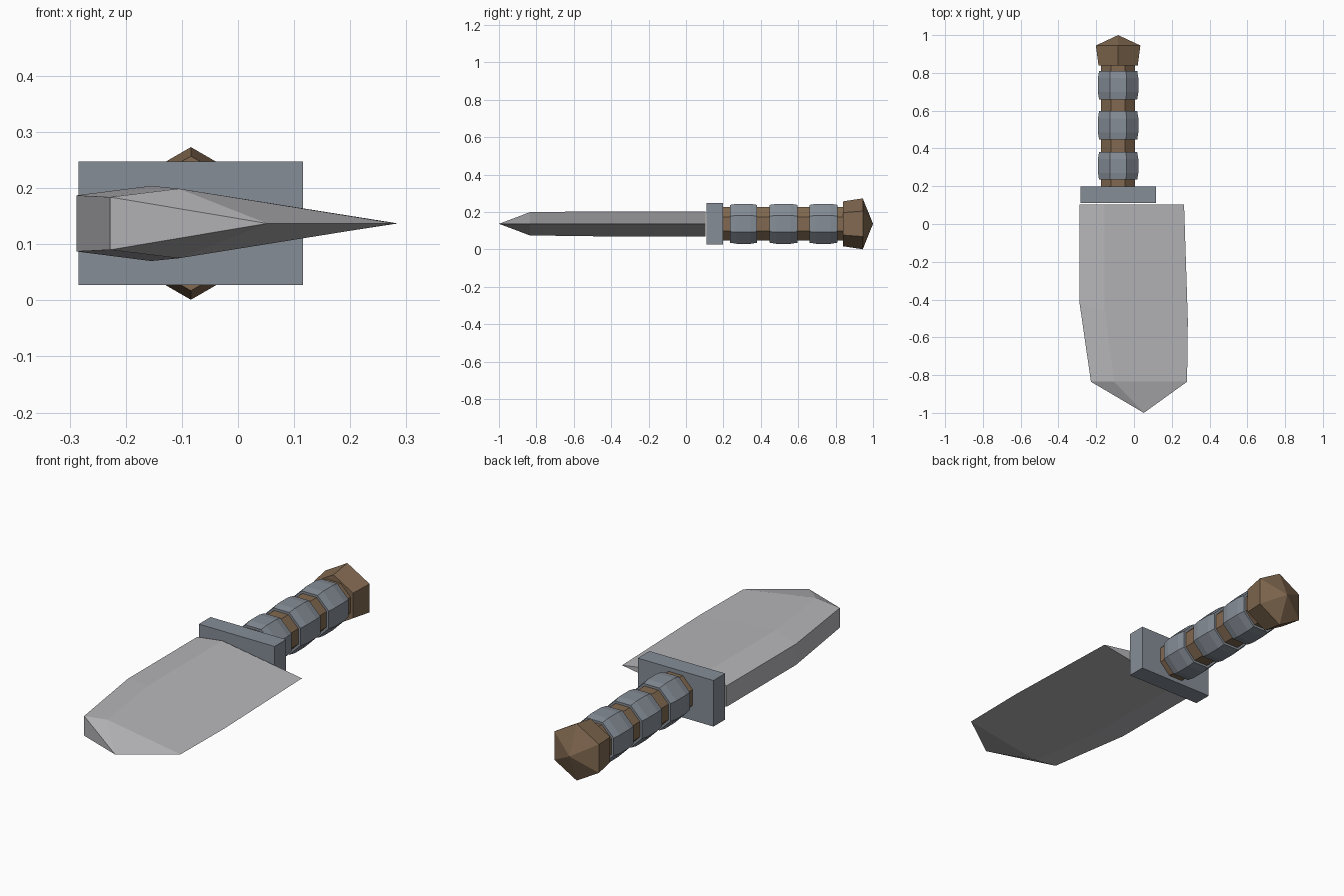
import bpy, bmesh
from math import pi, cos, sin

if "Cube" in bpy.data.objects:
    bpy.data.objects.remove(bpy.data.objects["Cube"])

AX, AZ = -0.084, 0.137          # grip axis


def material(name, rgb):
    m = bpy.data.materials.new(name)
    m.diffuse_color = (*rgb, 1)
    m.use_nodes = True
    m.node_tree.nodes["Principled BSDF"].inputs["Base Color"].default_value = m.diffuse_color
    return m


wood = material("brown_wood", (0.22, 0.14, 0.08))
steel = material("dark_steel", (0.24, 0.27, 0.31))
silver = material("blade_steel", (0.47, 0.47, 0.49))


def loft(name, sections, mat, tip=None):
    """Join equal-sized point rings; close with caps or a point at the end."""
    bm = bmesh.new()
    rings = [[bm.verts.new(p) for p in s] for s in sections]
    n = len(rings[0])
    for a, b in zip(rings, rings[1:]):
        for i in range(n):
            j = (i + 1) % n
            bm.faces.new((a[i], a[j], b[j], b[i]))
    bm.faces.new(rings[0])
    if tip:
        t = bm.verts.new(tip)
        for i in range(n):
            bm.faces.new((rings[-1][i], rings[-1][(i + 1) % n], t))
    else:
        bm.faces.new(rings[-1])
    bmesh.ops.recalc_face_normals(bm, faces=bm.faces)
    me = bpy.data.meshes.new(name)
    bm.to_mesh(me)
    bm.free()
    me.materials.append(mat)
    ob = bpy.data.objects.new(name, me)
    bpy.context.collection.objects.link(ob)
    return ob


def ring(y, r, n, start):
    return [(AX + r * cos(start + 2 * pi * i / n), y,
             AZ + r * sin(start + 2 * pi * i / n)) for i in range(n)]


def octagon(y, half):
    return ring(y, half / cos(pi / 8), 8, pi / 8)


def blade_section(spine, ridge, edge):
    """spine and ridge are (x, y, half thickness); edge is (x, y)."""
    (sx, sy, sh), (rx, ry, rh) = spine, ridge
    return [(sx, sy, AZ - sh), (rx, ry, AZ - rh), (*edge, AZ),
            (rx, ry, AZ + rh), (sx, sy, AZ + sh)]


# Blade: thick flat spine, ridge, thin cutting edge and point
loft("blade", [
    blade_section((-0.288, 0.104, 0.05), (-0.155, 0.104, 0.067), (0.265, 0.104)),
    blade_section((-0.288, -0.42, 0.05), (-0.155, -0.46, 0.067), (0.285, -0.51)),
    blade_section((-0.228, -0.835, 0.047), (-0.105, -0.835, 0.062), (0.281, -0.835)),
], silver, tip=(0.052, -1.0, AZ))

# Guard
bpy.ops.mesh.primitive_cube_add(size=1, location=(AX, 0.154, AZ))
guard = bpy.context.object
guard.name = "guard"
guard.scale = (0.4, 0.088, 0.22)
guard.data.materials.append(steel)

# Grip core
loft("grip", [octagon(0.197, 0.09), octagon(0.845, 0.09)], wood)

# Bulging grip bands
for k, (y0, y1) in enumerate([(0.235, 0.38), (0.447, 0.597), (0.66, 0.81)]):
    m, q = (y0 + y1) / 2, (y1 - y0) / 4
    loft(f"grip_band_{k + 1}",
         [octagon(y0, 0.101), octagon(m - q, 0.107), octagon(m + q, 0.107),
          octagon(y1, 0.101)], steel)

# Six-sided pommel
loft("pommel", [ring(0.84, 0.12, 6, pi / 2), ring(0.945, 0.136, 6, pi / 2)],
     wood, tip=(AX, 1.0, AZ))
